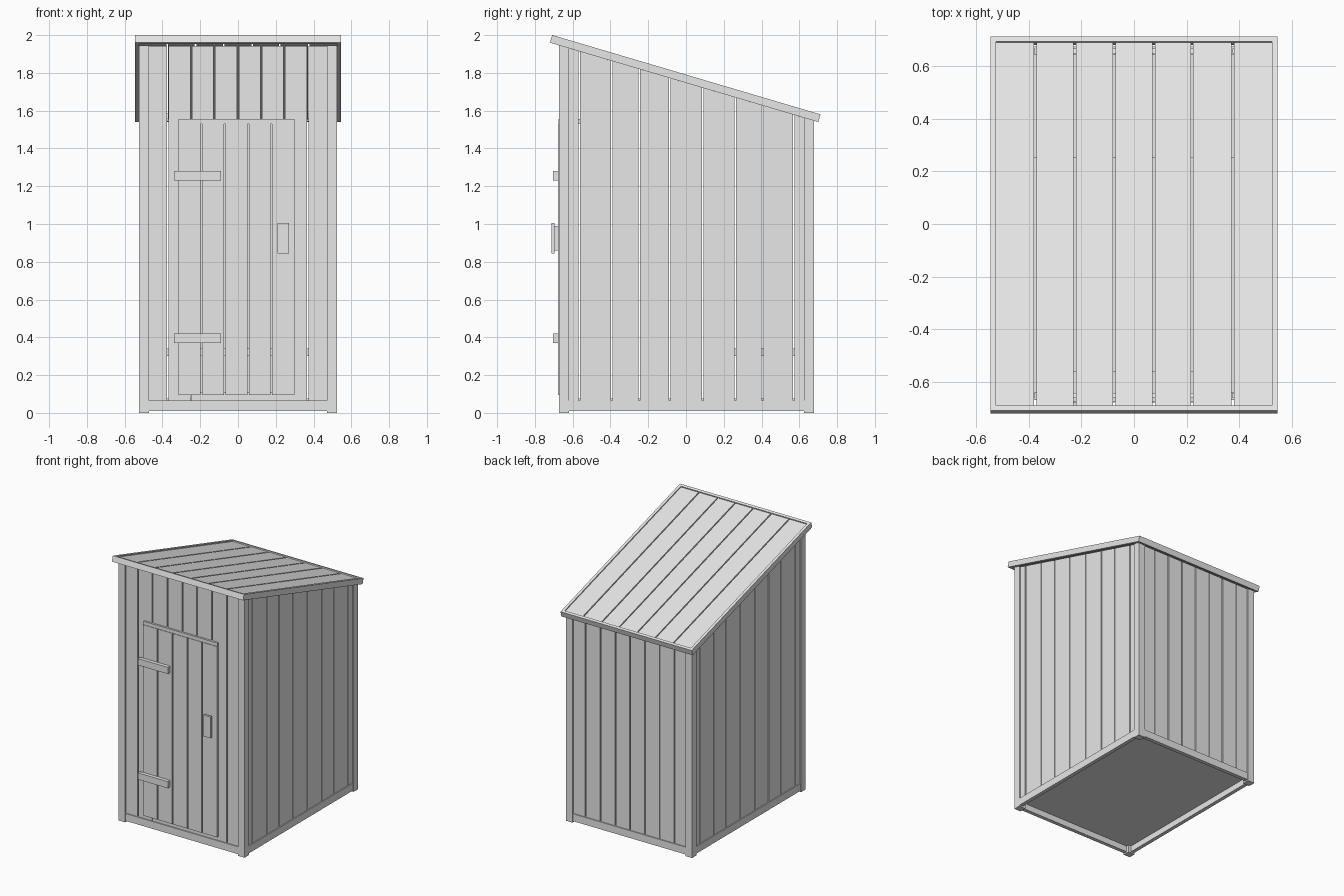
import bpy, bmesh, math
from mathutils import Matrix

if "Cube" in bpy.data.objects:
    bpy.data.objects.remove(bpy.data.objects["Cube"])

wood = bpy.data.materials.new("pale_grey")
wood.diffuse_color = (0.8, 0.8, 0.8, 1)
wood.use_nodes = True
wood.node_tree.nodes["Principled BSDF"].inputs["Base Color"].default_value = wood.diffuse_color

SLOPE = 0.2958
GAP = 0.004


def under(y):
    """Height of the roof underside at depth y."""
    return 1.747 - SLOPE * y


def build(name, boxes, matrix=None):
    """One object from boxes (x0, x1, y0, y1, z0, z1); z1 None = cut to the roof."""
    bm = bmesh.new()
    for x0, x1, y0, y1, z0, z1 in boxes:
        def top(y):
            return under(y) if z1 is None else z1
        ring = [(x0, y0), (x1, y0), (x1, y1), (x0, y1)]
        lo = [bm.verts.new((x, y, z0)) for x, y in ring]
        hi = [bm.verts.new((x, y, top(y))) for x, y in ring]
        bm.faces.new(lo[::-1])
        bm.faces.new(hi)
        for i in range(4):
            j = (i + 1) % 4
            bm.faces.new((lo[i], lo[j], hi[j], hi[i]))
    if matrix:
        bm.transform(matrix)
    mesh = bpy.data.meshes.new(name)
    bm.to_mesh(mesh)
    bm.free()
    mesh.materials.append(wood)
    ob = bpy.data.objects.new(name, mesh)
    bpy.context.collection.objects.link(ob)
    return ob


def spans(edges):
    """Plank intervals with a narrow gap at every inner edge."""
    last = len(edges) - 2
    return [(a + (GAP if i else 0), b - (GAP if i < last else 0))
            for i, (a, b) in enumerate(zip(edges, edges[1:]))]


# Corner posts
build("corner_posts", [(x, x + 0.055, y, y + 0.053, 0, None)
                       for x in (-0.525, 0.47) for y in (-0.672, 0.625)])

# Bottom rails and floor
build("bottom_rails",
      [(-0.47, 0.47, -0.668, -0.64, 0.01, 0.065), (-0.47, 0.47, 0.645, 0.674, 0.01, 0.065),
       (-0.521, -0.493, -0.619, 0.625, 0.01, 0.065), (0.493, 0.521, -0.619, 0.625, 0.01, 0.065)])
build("floor", [(-0.493, 0.493, -0.64, 0.645, 0.055, 0.075)])

# Front and back walls; the middle front planks stop above the door
wide = spans([-0.47, -0.372, -0.248, -0.126, 0, 0.122, 0.245, 0.37, 0.47])
build("front_wall", [(a, b, -0.66, -0.642, 1.54 if abs(a + b) < 0.6 else 0.065, None)
                     for a, b in wide])
build("back_wall", [(a, b, 0.648, 0.666, 0.065, None) for a, b in wide])

# Side walls
deep = spans([-0.619, -0.565, -0.393, -0.247, -0.085, 0.088, 0.26, 0.405, 0.57, 0.625])
for side, x in (("left", -0.514), ("right", 0.496)):
    build(side + "_wall", [(x, x + 0.018, a, b, 0.065, None) for a, b in deep])

# Door with header, threshold, hinges and handle
build("door", [(a, b, -0.678, -0.66, 0.095, 1.53)
               for a, b in spans([-0.315, -0.195, -0.07, 0.055, 0.175, 0.30])])
build("door_header", [(-0.315, 0.30, -0.674, -0.56, 1.53, 1.555)])
build("door_threshold", [(-0.25, 0.25, -0.66, -0.642, 0.065, 0.11)])
build("door_hinges", [(-0.34, -0.09, -0.705, -0.678, z, z + 0.05) for z in (0.37, 1.23)])
build("door_handle", [(0.225, 0.255, -0.695, -0.678, 0.86, 0.99),
                      (0.21, 0.27, -0.712, -0.695, 0.845, 1.005)])

# Bench inside
build("bench", [(-0.49, 0.49, 0.25, 0.645, 0.30, 0.34)])

# Roof boards inside a raised rim, built flat and then tilted
tilt = Matrix.Translation((0, -0.01, 1.75)) @ Matrix.Rotation(-math.atan(SLOPE), 4, "X")
H, W, T, R = 0.741, 0.546, 0.042, 0.021
build("roof_boards", [(a, b, -H + R, H - R, 0.008, T - 0.008)
                      for a, b in spans([-0.525, -0.375, -0.225, -0.075,
                                         0.075, 0.22, 0.375, 0.525])], tilt)
build("roof_rim", [(-W, W, -H, -H + R, 0, T), (-W, W, H - R, H, 0, T),
                   (-W, -W + R, -H + R, H - R, 0, T), (W - R, W, -H + R, H - R, 0, T)], tilt)
